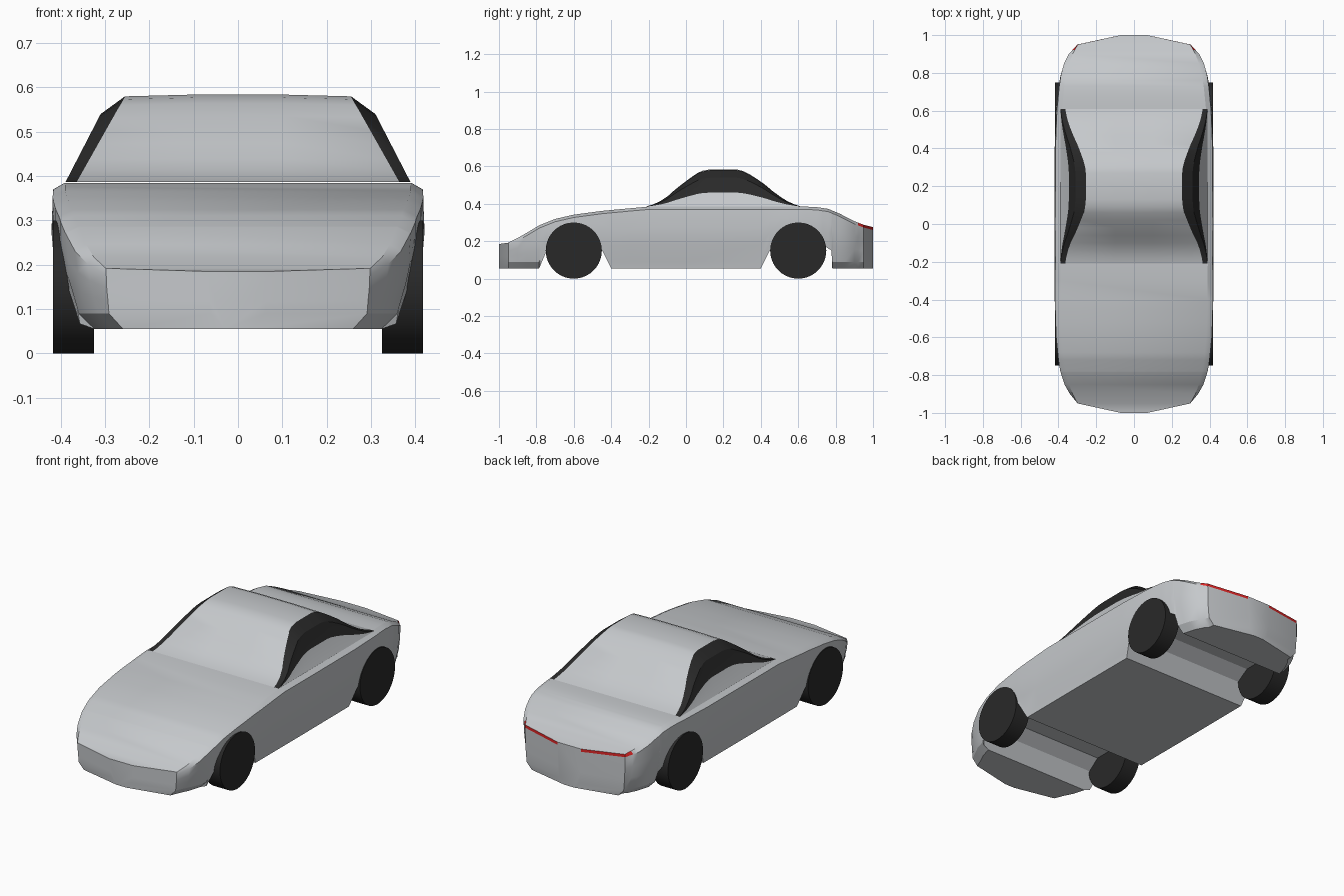
import bpy, bmesh, math

if "Cube" in bpy.data.objects:
    bpy.data.objects.remove(bpy.data.objects["Cube"])


def material(name, rgb, rough):
    m = bpy.data.materials.new(name)
    m.use_nodes = True
    color = (*rgb, 1)
    m.diffuse_color = color
    bsdf = m.node_tree.nodes["Principled BSDF"]
    bsdf.inputs["Base Color"].default_value = color
    bsdf.inputs["Roughness"].default_value = rough
    return m


SILVER = material("silver paint", (0.56, 0.58, 0.60), 0.5)
BLACK = material("black", (0.022, 0.022, 0.022), 0.6)
RED = material("red lamp", (0.75, 0.02, 0.02), 0.5)


def interp(table, v):
    """Piecewise linear lookup, clamped at both ends."""
    if v <= table[0][0]:
        return table[0][1]
    for (a, fa), (b, fb) in zip(table, table[1:]):
        if v <= b:
            return fa + (fb - fa) * (v - a) / (b - a)
    return table[-1][1]


def smooth(obj, angle):
    bpy.ops.object.select_all(action='DESELECT')
    obj.select_set(True)
    bpy.context.view_layer.objects.active = obj
    bpy.ops.object.shade_smooth_by_angle(angle=math.radians(angle))


def loft(name, stations, half_section, mats, rule, closed):
    """Skin mirrored half sections (low to high) along y."""
    bm = bmesh.new()
    rings = []
    for y in stations:
        half = half_section(y)
        full = half + [(-x, z) for x, z in reversed(half)]
        rings.append([bm.verts.new((x, y, z)) for x, z in full])
    n = len(rings[0])
    for i in range(len(rings) - 1):
        for j in range(n if closed else n - 1):
            k = (j + 1) % n
            f = bm.faces.new((rings[i][j], rings[i][k],
                              rings[i + 1][k], rings[i + 1][j]))
            f.material_index = rule(min(j, (n - 2 - j) % n), stations[i])
    if closed:
        bm.faces.new(rings[0])
        bm.faces.new(rings[-1])
    bmesh.ops.recalc_face_normals(bm, faces=bm.faces)
    if not closed and max(bm.faces, key=lambda f: f.calc_center_median().z).normal.z < 0:
        bmesh.ops.reverse_faces(bm, faces=bm.faces)
    mesh = bpy.data.meshes.new(name)
    bm.to_mesh(mesh)
    bm.free()
    obj = bpy.data.objects.new(name, mesh)
    bpy.context.collection.objects.link(obj)
    for m in mats:
        mesh.materials.append(m)
    smooth(obj, 28)
    return obj


# Body: plan width, top line, floor line with wheel troughs
WIDTH = [(0, .421), (.4, .42), (.6, .412), (.72, .4), (.78, .39), (.85, .37),
         (.9, .345), (.95, .3), (1, .07)]
TOP = [(-1, .185), (-.95, .192), (-.9, .217), (-.85, .246), (-.785, .285),
       (-.7, .319), (-.6, .342), (-.45, .362), (-.3, .376), (-.2, .385),
       (.64, .385), (.7, .382), (.76, .373), (.82, .348), (.9, .307),
       (.95, .288), (1, .275)]
FLOOR = [(-.785, .055), (-.745, .15), (-.68, .2), (-.52, .2), (-.45, .155),
         (-.4, .055), (.4, .055), (.45, .155), (.52, .2), (.7, .2),
         (.778, .15), (.782, .055)]
TUCK = [(.055, .035), (.1, .028), (.15, .012), (.25, 0), (.34, 0), (.37, .004)]
SHOULDER = [(0, .03), (.83, .03), (.9, .02), (.955, 0)]


def body_section(y):
    a = abs(y)
    w, top, floor = interp(WIDTH, a), interp(TOP, y), interp(FLOOR, y)
    belt, sill = top - .015, floor + .035
    levels = [floor, sill, sill + (belt - sill) * .33,
              sill + (belt - sill) * .66, belt]
    ease = .3 if a > .94 else 1
    points = [(w - ease * interp(TUCK, z), z) for z in levels]
    if a > .78:  # chamfer under the bumpers
        points[0] = (points[0][0] - .03, floor)
    return points + [(w - interp(SHOULDER, a), top)]


stations = sorted({y for y, _ in TOP + FLOOR} | {s * a for a, _ in WIDTH for s in (-1, 1)}
                  | {.92, .67, .73, .79})
# Tail lamps fill the shoulder strip at the rear corners
loft("body", stations, body_section, [SILVER, RED],
     lambda j, y: 1 if j == 4 and y > .91 else 0, True)

# Cabin: one rise curve drives roof, windows and door tops
RISE = [(-.21, .01), (-.18, .05), (-.14, .14), (-.1, .27), (-.06, .45),
        (-.02, .61), (.02, .76), (.06, .9), (.09, .965), (.13, 1), (.27, 1),
        (.3, .965), (.34, .87), (.38, .74), (.42, .6), (.46, .43), (.5, .28),
        (.54, .15), (.58, .06), (.61, .01)]


def cabin_section(y):
    t = interp(RISE, y)
    base = .385
    return [(.39, base), (.39 - .045 * t, base + .075 * t),
            (.39 - .08 * t, base + .155 * t),
            (.365 - .11 * t, base + .195 * t), (.1, base + .199 * t)]


loft("cabin", [y for y, _ in RISE], cabin_section, [SILVER, BLACK],
     lambda j, y: 1 if j in (1, 2) else 0, False)

# Wheels
for end, y in (("front", -.6), ("rear", .6)):
    for side, s in (("left", 1), ("right", -1)):
        bpy.ops.mesh.primitive_cylinder_add(
            vertices=40, radius=.15, depth=.092, location=(s * .371, y, .15),
            rotation=(0, math.pi / 2, 0))
        wheel = bpy.context.object
        wheel.name = f"{end}_{side}_wheel"
        wheel.data.materials.append(BLACK)
        smooth(wheel, 30)
